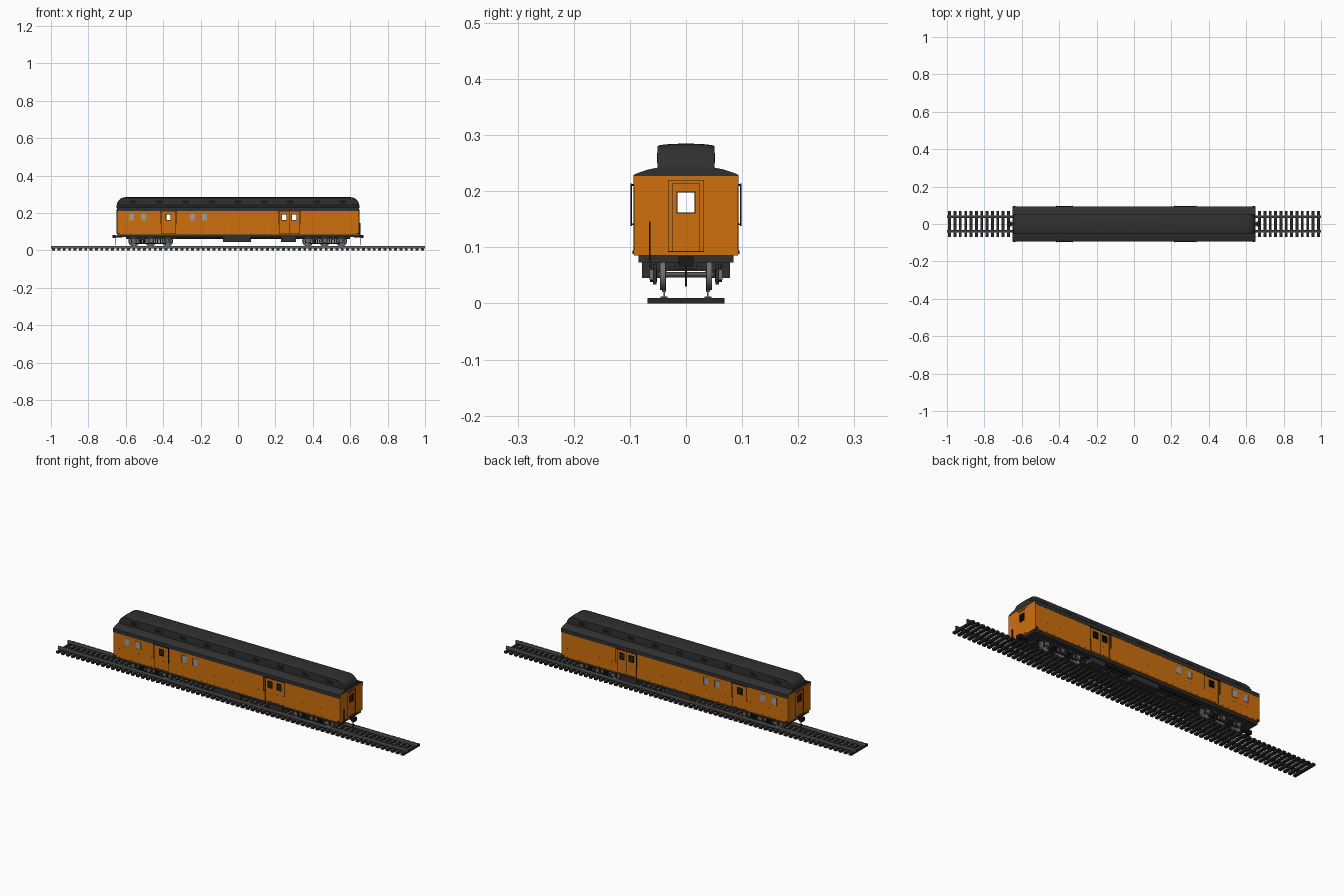
import bpy, bmesh, math
from mathutils import Matrix, Vector

cube = bpy.data.objects.get("Cube")
if cube:
    bpy.data.objects.remove(cube, do_unlink=True)


def material(name, r, g, b):
    m = bpy.data.materials.new(name)
    m.use_nodes = True
    m.diffuse_color = (r, g, b, 1)
    bsdf = m.node_tree.nodes["Principled BSDF"]
    bsdf.inputs["Base Color"].default_value = (r, g, b, 1)
    bsdf.inputs["Roughness"].default_value = 0.7
    return m


ORANGE = material("orange paint", 0.62, 0.16, 0.004)
ROOF = material("roof charcoal", 0.03, 0.03, 0.03)
BLACK = material("black trim", 0.01, 0.01, 0.01)
STEEL = material("wheel steel", 0.16, 0.16, 0.16)
RAIL = material("rail steel", 0.13, 0.12, 0.11)
GLASS = material("frosted glass", 0.32, 0.35, 0.38)
WOOD = material("tie wood", 0.022, 0.021, 0.02)


def finish(name, bm, mat):
    bmesh.ops.recalc_face_normals(bm, faces=bm.faces)
    mesh = bpy.data.meshes.new(name)
    bm.to_mesh(mesh)
    bm.free()
    mesh.materials.append(mat)
    ob = bpy.data.objects.new(name, mesh)
    bpy.context.collection.objects.link(ob)
    return ob


def add_box(bm, x, y, z):
    """Box from (min, max) pairs along each axis."""
    size = Vector((x[1] - x[0], y[1] - y[0], z[1] - z[0]))
    mid = Vector((sum(x) / 2, sum(y) / 2, sum(z) / 2))
    bmesh.ops.create_cube(bm, size=1, matrix=Matrix.Translation(mid) @ Matrix.Diagonal(size).to_4x4())


def boxes(name, mat, items):
    bm = bmesh.new()
    for item in items:
        add_box(bm, *item)
    return finish(name, bm, mat)


def span(c, half):
    return (c - half, c + half)


def sided(y0, y1):
    """The same y range on the front and the back side."""
    return [(-y1, -y0), (y0, y1)]


def add_disc(bm, x, y, z, r, width, n=24):
    rot = Matrix.Rotation(math.pi / 2, 4, 'X')
    bmesh.ops.create_cone(bm, cap_ends=True, segments=n, radius1=r, radius2=r, depth=width,
                          matrix=Matrix.Translation((x, y, z)) @ rot)


def loft(name, mat, sections):
    bm = bmesh.new()
    rings = [[bm.verts.new(p) for p in s] for s in sections]
    n = len(rings[0])
    for a, b in zip(rings, rings[1:]):
        for i in range(n):
            j = (i + 1) % n
            bm.faces.new((a[i], a[j], b[j], b[i]))
    bm.faces.new(rings[0])
    bm.faces.new(rings[-1])
    return finish(name, bm, mat)


def smooth(ob, angle=35):
    bpy.ops.object.select_all(action='DESELECT')
    ob.select_set(True)
    bpy.context.view_layer.objects.active = ob
    bpy.ops.object.shade_smooth_by_angle(angle=math.radians(angle))


L, W = 0.648, 0.0925          # half length and half width of the body
FLOOR, EAVE, BAND = 0.085, 0.228, 0.21
PANES = (-0.57, -0.505, -0.243, -0.18)
DOOR_HOLES = (-0.372, 0.248, 0.3)
DOORS = ((-0.372, 0.038), (0.274, 0.053))
WIN_Z = (0.16, 0.196)
HOLE_Z = (0.163, 0.192)

# Hollow body with open door windows
body = boxes("car_body", ORANGE, [((-L, L), (-W, W), (FLOOR, EAVE))])
body.data.materials.append(BLACK)
cutters = [
    boxes("interior_cutter", BLACK, [((-L + .004, L - .004), (-W + .004, W - .004), (FLOOR + .004, EAVE - .004))]),
    boxes("side_window_cutter", BLACK, [(span(x, .0125), (-.2, .2), HOLE_Z) for x in DOOR_HOLES]),
    boxes("end_window_cutter", BLACK, [((-1, 1), (-.015, .015), (.162, .198))]),
]
bpy.context.view_layer.objects.active = body
for c in cutters:
    mod = body.modifiers.new("cut", 'BOOLEAN')
    mod.operation, mod.solver, mod.object = 'DIFFERENCE', 'EXACT', c
    bpy.ops.object.modifier_apply(modifier=mod.name)
    bpy.data.objects.remove(c, do_unlink=True)
for p in body.data.polygons:
    c = p.center
    outside = abs(c.x) > L - .001 or abs(c.y) > W - .001 or c.z < FLOOR + .001 or c.z > EAVE - .001
    p.material_index = 0 if outside else 1

# Dark letterboard along both sides, below the eaves
boxes("letterboard", ROOF, [((-L, L), y, (BAND, EAVE)) for y in sided(W - .001, W + .001)])

# Frosted windows
boxes("side_windows", GLASS, [(span(x, .013), y, WIN_Z) for x in PANES for y in sided(W - .001, W + .0008)])


def frame(x, z, t):
    """Four strips around a rectangle: returns (x, z) ranges."""
    return [((x[0] - t, x[0]), z), ((x[1], x[1] + t), z),
            ((x[0] - t, x[1] + t), (z[0] - t, z[0])), ((x[0] - t, x[1] + t), (z[1], z[1] + t))]


boxes("door_window_frames", BLACK, [(fx, y, fz) for x in DOOR_HOLES for y in sided(W - .001, W + .0015)
                                    for fx, fz in frame(span(x, .0115), HOLE_Z, .003)])
boxes("window_frames", ORANGE, [(fx, y, fz) for x in PANES for y in sided(W - .001, W + .0015)
                                for fx, fz in frame(span(x, .013), WIN_Z, .0015)])

# Baggage doors: outlines, top tracks and grab bars
boxes("door_outlines", BLACK, [(fx, y, fz) for x, h in DOORS for y in sided(W - .001, W + .0008)
                               for fx, fz in frame(span(x, h), (.09, .207), .0015)])
boxes("door_split", BLACK, [(span(.274, .0008), y, (.09, .207)) for y in sided(W - .001, W + .0008)])
boxes("door_hoods", ROOF, [(span(x, h + .004), y, (.209, .213)) for x, h in DOORS for y in sided(W, W + .005)])
bars = []
for x, h in DOORS:
    for gx in (x - h - .006, x + h + .006):
        bars += [(span(gx, .001), y, (.138, .214)) for y in sided(W + .004, W + .006)]
        bars += [(span(gx, .001), y, span(z, .001)) for y in sided(W, W + .006) for z in (.141, .211)]
boxes("door_grab_bars", BLACK, bars)

# Rivet rows along the sides
boxes("side_rivets", BLACK, [(span(i * .036, .0012), y, span(z, .0012)) for i in range(-17, 18)
                             for z in (.092, .135) for y in sided(W - .001, W + .0008)])

# End doors, corner steps and hand brake
ends = []
for x in sided(L - .001, L + .0012):
    ends += [(x, fy, fz) for fy, fz in frame((-.024, .024), (.093, .213), .001)]
    ends += [(x, fy, fz) for fy, fz in frame((-.031, .031), (.093, .219), .001)]
    ends += [(x, fy, fz) for fy, fz in frame((-.015, .015), (.162, .198), .0015)]
boxes("end_door_frames", BLACK, ends)
boxes("hand_brake", BLACK, [((L, L + .006), (-.0655, -.0635), (.075, .146))])
boxes("corner_irons", BLACK, [(span(s * (L - .008), .006), y, span(.091, .003))
                              for s in (-1, 1) for y in sided(W, W + .003)])

# Lower roof deck with a shallow curve
deck = [(W + .001, EAVE - .001), (W + .001, EAVE + .001), (.083, .2335), (.068, .2385), (.05, .242)]
deck += [(-y, z) for y, z in reversed(deck)]
smooth(loft("lower_roof", ROOF, [[(x, y, z) for y, z in deck] for x in (-L - .001, L + .001)]))

# Raised clerestory that curves down at both ends
stations = []
for i in range(9):
    a = math.pi / 2 * i / 8
    stations.append((.6 + (L - .6) * math.cos(a), .240 + .045 * math.sin(a)))
stations = [(-x, h) for x, h in stations] + stations[::-1]
roof_sections = []
for x, h in stations:
    half = [(.051, .232), (.051, h - .005), (.047, h - .003), (.03, h - .001)]
    ring = half + [(0, h)] + [(-y, z) for y, z in reversed(half)]
    roof_sections.append([(x, y, z) for y, z in ring])
smooth(loft("clerestory", ROOF, roof_sections))
boxes("clerestory_vents", BLACK, [(span(i * .14, .018), y, (.25, .268)) for i in range(-4, 5)
                                  for y in sided(.05, .0515)])

# Underframe, tanks and piping
boxes("underframe", ROOF, [((-L + .004, L - .004), (-.085, .085), (.073, FLOOR)),
                           ((-.6, .6), (-.02, .02), (.062, .073))])
boxes("equipment_boxes", ROOF, [(x, y, (.045, .074)) for x in ((-.08, .07), (.23, .31)) for y in sided(.035, .078)])
boxes("under_pipes", BLACK, [((-.33, .33), y, (.064, .069)) for y in sided(.06, .065)]
      + [(span(x, .004), (-.07, .07), (.062, .074)) for x in (-.3, -.23, -.16, .11, .17)])

# Couplers
coupler = []
for s in (-1, 1):
    for x0, x1, w, z in ((.62, .662, .007, (.07, .08)), (.655, .672, .013, (.066, .084)), (.655, .658, .0015, (.03, .07))):
        coupler.append((tuple(sorted((s * x0, s * x1))), (-w, w), z))
boxes("couplers", BLACK, coupler)

# Six-wheel trucks
for name, cx in (("right_truck", -.467), ("left_truck", .463)):
    bm = bmesh.new()
    axles = [cx - .09, cx, cx + .09]
    for x in axles:
        add_disc(bm, x, 0, .051, .005, .1, 10)
        for s in (-1, 1):
            add_disc(bm, x, s * .042, .051, .027, .009)
            add_disc(bm, x, s * .0365, .051, .03, .002)
    smooth(finish(name + "_wheels", bm, STEEL), 30)
    parts = [(span(cx, .125), (-.03, .03), (.06, .066))]
    for y in sided(.053, .059):
        parts += [(span(cx, .128), y, (.061, .07)), (span(cx, .085), y, (.034, .039))]
        parts += [(span(x + d, .0025), y, (.036, .063)) for x in axles for d in (-.013, .013)]
    parts += [(span(cx + d, .007), (-.062, .062), (.058, .076)) for d in (-.045, .045)]
    boxes(name + "_frame", ROOF, parts)
    boxes(name + "_journals", STEEL, [(span(x, .009), y, (.042, .06)) for x in axles for y in sided(.054, .065)])
    bm = bmesh.new()
    for d in (-.045, .045):
        for s in (-1, 1):
            for k in (-.008, .008):
                bmesh.ops.create_cone(bm, cap_ends=True, segments=10, radius1=.006, radius2=.006, depth=.022,
                                      matrix=Matrix.Translation((cx + d + k, s * .058, .049)))
    smooth(finish(name + "_springs", bm, BLACK))

# Track
boxes("ties", WOOD, [(span(-1 + (i + .5) / 35, .0075), (-.069, .069), (0, .01)) for i in range(70)])
rail = []
for y in (-.039, .039):
    rail += [((-1, 1), span(y, w), z) for w, z in ((.006, (.01, .0125)), (.0015, (.0125, .02)), (.0035, (.02, .024)))]
boxes("rails", RAIL, rail)
